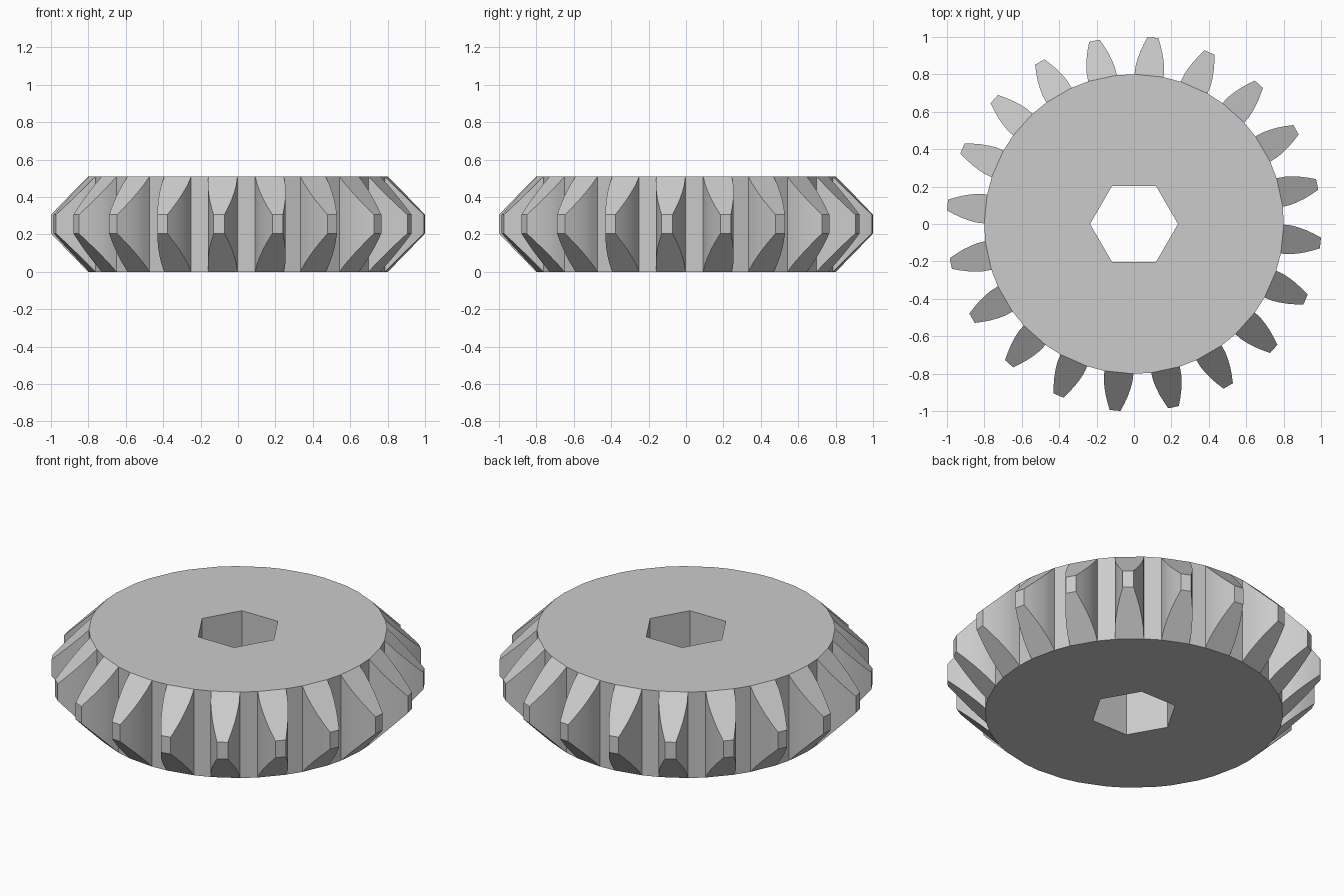
import bpy, bmesh, math
from mathutils import Matrix

cube = bpy.data.objects.get("Cube")
if cube:
    bpy.data.objects.remove(cube, do_unlink=True)

TEETH = 20
HEIGHT = 0.51
ROOT = 0.797
OFFSET = math.radians(-5.8)
# Tooth profile from root to tip: distance from the axis, half width
PROFILE = [(ROOT, 0.078), (0.84, 0.077), (0.88, 0.070),
           (0.92, 0.060), (0.96, 0.046), (1.002, 0.029)]

grey = bpy.data.materials.new("plain grey")
grey.use_nodes = True
COLOUR = (0.6, 0.6, 0.6, 1)
grey.diffuse_color = COLOUR
grey.node_tree.nodes["Principled BSDF"].inputs["Base Color"].default_value = COLOUR

bm = bmesh.new()


def close_wall(low, high):
    """Upright faces joining two matching closed loops of vertices."""
    n = len(low)
    for i in range(n):
        j = (i + 1) % n
        bm.faces.new((low[i], low[j], high[j], high[i]))


# Toothed rim: upright flanks, with both ends of each tooth bevelled at 45 degrees
low_rim, high_rim, low_root, high_root = [], [], [], []
for t in range(TEETH):
    turn = Matrix.Rotation(OFFSET + t * math.tau / TEETH, 3, 'Z')

    def column(r, w):
        bevel = r - ROOT
        return [bm.verts.new(turn @ v) for v in
                (Matrix(((r, w, bevel), (r, w, HEIGHT - bevel), (0, 0, 0))).row[0],
                 Matrix(((r, w, bevel), (r, w, HEIGHT - bevel), (0, 0, 0))).row[1])]

    right = [column(r, -w) for r, w in PROFILE]
    left = [column(r, w) for r, w in PROFILE]
    for i in range(len(PROFILE) - 1):
        for end in (0, 1):
            bm.faces.new((right[i][end], right[i + 1][end],
                          left[i + 1][end], left[i][end]))
    outline = right + left[::-1]
    low_rim += [c[0] for c in outline]
    high_rim += [c[1] for c in outline]
    low_root += [right[0][0], left[0][0]]
    high_root += [right[0][1], left[0][1]]
close_wall(low_rim, high_rim)

# Hexagonal bore
low_hex, high_hex = [[bm.verts.new((0.235 * math.cos(k * math.tau / 6),
                                    0.235 * math.sin(k * math.tau / 6), z))
                      for k in range(6)] for z in (0, HEIGHT)]
close_wall(low_hex, high_hex)

# Flat end discs around the bore
for loops in ((low_root, low_hex), (high_root, high_hex)):
    edges = []
    for loop in loops:
        for a, b in zip(loop, loop[1:] + loop[:1]):
            edges.append(bm.edges.get((a, b)) or bm.edges.new((a, b)))
    bmesh.ops.triangle_fill(bm, edges=edges, use_beauty=True, normal=(0, 0, 1))

bmesh.ops.recalc_face_normals(bm, faces=bm.faces[:])
mesh = bpy.data.meshes.new("gear")
bm.to_mesh(mesh)
bm.free()
mesh.materials.append(grey)
gear = bpy.data.objects.new("gear", mesh)
bpy.context.collection.objects.link(gear)
bpy.context.view_layer.objects.active = gear
gear.select_set(True)
bpy.ops.object.shade_smooth_by_angle(angle=math.radians(30))
